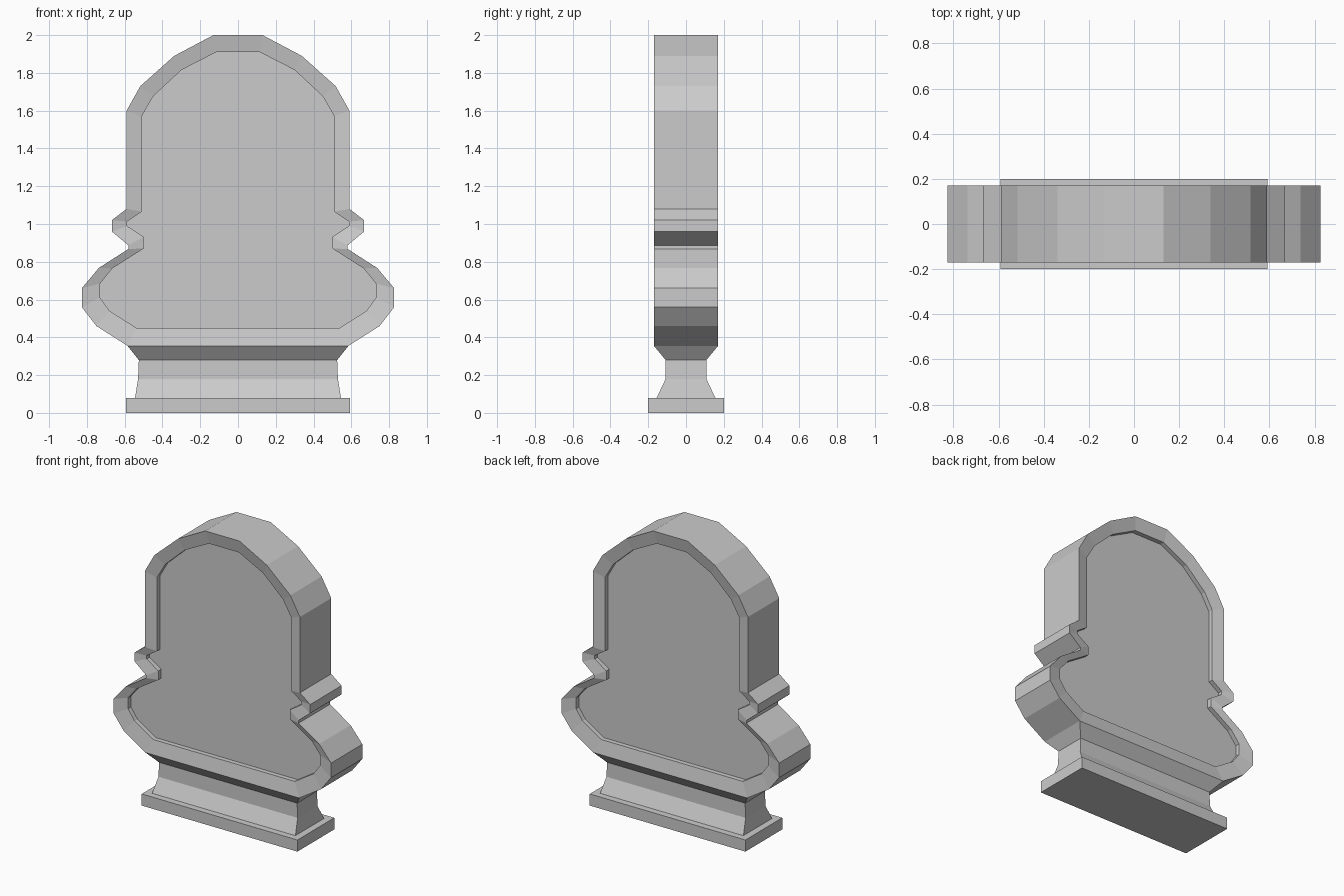
import bpy, bmesh

if "Cube" in bpy.data.objects:
    bpy.data.objects.remove(bpy.data.objects["Cube"])

# Right half of the outer and inner board outlines (x, z), top to bottom
OUTER = [(.13, 2.0), (.338, 1.89), (.517, 1.73), (.59, 1.60), (.59, 1.08),
         (.668, 1.02), (.668, .96), (.58, .887), (.58, .868), (.737, .767),
         (.827, .66), (.827, .56), (.75, .46), (.585, .355)]
INNER = [(.115, 1.91), (.30, 1.815), (.45, 1.675), (.51, 1.57), (.51, 1.065),
         (.588, 1.013), (.588, .99), (.50, .932), (.50, .87), (.665, .765),
         (.73, .685), (.73, .61), (.68, .54), (.538, .45)]


def outline(half, y):
    """Mirror a half outline into a full ring at depth y."""
    return [(x, y, z) for x, z in half] + [(-x, y, z) for x, z in reversed(half)]


def rect(hx, hy, z):
    return [(-hx, -hy, z), (hx, -hy, z), (hx, hy, z), (-hx, hy, z)]


def loft(name, rings):
    """Bridge consecutive rings and cap both ends."""
    bm = bmesh.new()
    vs = [[bm.verts.new(p) for p in ring] for ring in rings]
    n = len(vs[0])
    for a, b in zip(vs, vs[1:]):
        for i in range(n):
            j = (i + 1) % n
            bm.faces.new((a[i], a[j], b[j], b[i]))
    bm.faces.new(vs[0][::-1])
    bm.faces.new(vs[-1])
    bmesh.ops.recalc_face_normals(bm, faces=bm.faces)
    mesh = bpy.data.meshes.new(name)
    bm.to_mesh(mesh)
    bm.free()
    obj = bpy.data.objects.new(name, mesh)
    bpy.context.collection.objects.link(obj)
    return obj


# Board: recessed panel, sloped rim, side wall, then the same at the back
loft("board", [outline(INNER, -.12), outline(INNER, -.152), outline(OUTER, -.17),
               outline(OUTER, .17), outline(INNER, .152), outline(INNER, .12)])

# Flared neck under the board
loft("neck", [rect(.545, .155, .08), rect(.529, .108, .18),
              rect(.525, .108, .28), rect(.585, .17, .355)])

# Foot slab
loft("foot", [rect(.592, .2, 0), rect(.592, .2, .08)])
